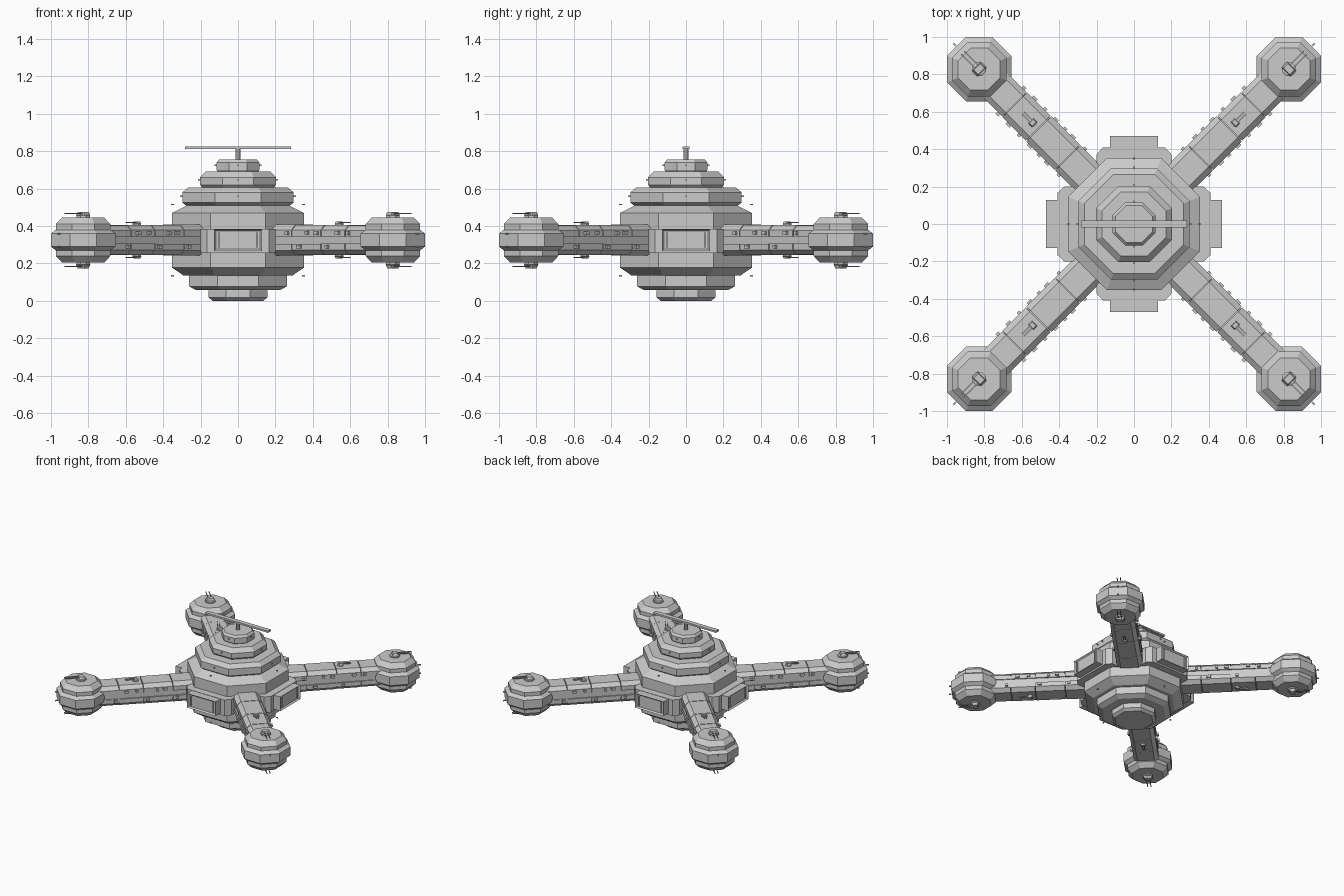
import bpy, bmesh
from math import pi, cos, sin
from mathutils import Matrix, Vector

if "Cube" in bpy.data.objects:
    bpy.data.objects.remove(bpy.data.objects["Cube"])

T, R = Matrix.Translation, Matrix.Rotation
MID = 0.325  # height of the arm axis


def finish(name, bm, mat=None):
    if mat is not None:
        bm.transform(mat)
    bmesh.ops.recalc_face_normals(bm, faces=bm.faces)
    me = bpy.data.meshes.new(name)
    bm.to_mesh(me)
    bm.free()
    ob = bpy.data.objects.new(name, me)
    bpy.context.collection.objects.link(ob)
    return ob


def octo(name, profile, mat=None, sides=8):
    """Stack of rings; profile holds (apothem, z)."""
    bm = bmesh.new()
    rings = []
    for r, z in profile:
        c = r / cos(pi / sides)
        rings.append([bm.verts.new((c * cos((i + .5) * 2 * pi / sides),
                                    c * sin((i + .5) * 2 * pi / sides), z)) for i in range(sides)])
    for a, b in zip(rings, rings[1:]):
        for i in range(sides):
            j = (i + 1) % sides
            bm.faces.new((a[i], a[j], b[j], b[i]))
    bm.faces.new(rings[0][::-1])
    bm.faces.new(rings[-1])
    return finish(name, bm, mat)


def prism(name, outline, lo, hi, mat=None):
    """Outline in local XY extruded along Z."""
    bm = bmesh.new()
    f = bm.faces.new([bm.verts.new((x, y, lo)) for x, y in outline])
    g = bmesh.ops.extrude_face_region(bm, geom=[f])["geom"]
    bmesh.ops.translate(bm, verts=[v for v in g if isinstance(v, bmesh.types.BMVert)],
                        vec=(0, 0, hi - lo))
    return finish(name, bm, mat)


def box(name, size, loc, mat=Matrix(), top=1.0):
    bm = bmesh.new()
    bmesh.ops.create_cube(bm, size=1)
    for v in bm.verts:
        if v.co.z > 0:
            v.co.x *= top
            v.co.y *= top
        v.co = Vector((v.co.x * size[0], v.co.y * size[1], v.co.z * size[2])) + Vector(loc)
    return finish(name, bm, mat)


def turret(name, mat, s=1.0, reach=0.125):
    """Gun house with two barrels pointing along local +X."""
    octo(name + "_base", [(.036 * s, -.01), (.036 * s, .010 * s), (.028 * s, .014 * s)], mat)
    box(name + "_house", (.045 * s, .065 * s, .02 * s), (0, 0, .02 * s), mat, .75)
    for y in (-.012 * s, .012 * s):
        box(name + "_barrel", (reach, .006, .006), (reach / 2, y, .021 * s), mat)


# Central hull tiers
octo("bottom_disc", [(.135, 0), (.157, .018), (.157, .055), (.15, .07)])
octo("lower_tier", [(.225, .058), (.262, .078), (.262, .135), (.25, .15)])
octo("main_hull", [(.29, .135), (.353, .178), (.353, .47), (.27, .512)])
octo("upper_tier", [(.27, .505), (.298, .525), (.298, .58), (.265, .607)])
octo("command_tier", [(.185, .6), (.203, .62), (.203, .66), (.172, .692)])
octo("top_tier", [(.105, .685), (.114, .7), (.114, .74), (.1, .757)])
octo("mast", [(.014, .75), (.014, .815)])
box("antenna_bar", (.565, .036, .014), (0, 0, .818))

for k in range(4):
    side = R(k * pi / 2, 4, 'Z')
    # Hangar bay: chamfered frame, projecting bay and recessed door
    prism("hangar_frame", [(-.2, -.3), (-.2, -.372), (-.165, -.41),
                           (.165, -.41), (.2, -.372), (.2, -.3)], .255, .385, side)
    bm = bmesh.new()
    bmesh.ops.create_cube(bm, size=1, matrix=T((0, -.435, MID)) @ Matrix.Diagonal((.256, .07, .115, 1)))
    bm.faces.ensure_lookup_table()
    front = [f for f in bm.faces if f.calc_center_median().y < -.46]
    bmesh.ops.inset_region(bm, faces=front, thickness=.014)
    bmesh.ops.translate(bm, verts=front[0].verts, vec=(0, .012, 0))
    finish("hangar_bay", bm, side)
    for x in (-.1, .1):
        box("hangar_guide", (.006, .01, .08), (x, -.462, MID), side)

    # Small hull lights on each flat
    for r, z in ((.35, .515), (.35, .135), (.302, .56), (.207, .648), (.117, .725)):
        box("hull_light", (.008, .016, .007), (0, -r, z), side)

    # Arm: bevelled slabs above and below a recessed core, in plated sections
    arm = R(pi / 4 + k * pi / 2, 4, 'Z') @ T((0, 0, MID))
    lay = arm @ Matrix(((0, 0, 1, 0), (1, 0, 0, 0), (0, 1, 0, 0), (0, 0, 0, 1)))
    prism("arm_core", [(-.085, -.05), (.085, -.05), (.085, .05), (-.085, .05)], .25, 1.1, lay)
    for lo, hi, s in ((.25, .5, 1), (.504, .72, .985), (.724, .9, .97), (.904, 1.1, .955)):
        for f in (1, -1):
            pts = [(-.096, .02), (.096, .02), (.096, .055), (.066, .082), (-.066, .082), (-.096, .055)]
            prism("arm_plate", [(x * s, y * s * f) for x, y in pts], lo, hi, lay)

    # Small fittings along the arm sides
    for i, t in enumerate((.47, .56, .62, .69, .77, .85, .93)):
        for sgn in (1, -1):
            z = (.036, -.036, .04)[(i + (sgn > 0)) % 3]
            box("arm_fitting", (.03 if i % 2 else .02, .02, .018), (t, sgn * .097, z), arm)

    # Pod at the arm's end
    pod = T(arm @ Vector((1.171, 0, -MID)) + Vector((0, 0, 0)))
    pod = T((pod.translation.x, pod.translation.y, 0))
    pod = pod @ T((0, 0, MID))
    octo("pod", [(.112, -.121), (.146, -.085), (.146, -.055), (.172, -.035), (.172, .035),
                 (.146, .055), (.146, .085), (.112, .121)], pod)
    for z in (-.035, .035):
        box("pod_light", (.02, .008, .008), (1.171 + .185, 0, z), arm)

    # Turrets above and below
    for flip in (0, pi):
        m = arm @ R(flip, 4, 'X')
        turret("pod_turret", m @ T((1.171, 0, .121)), 1.0, .125)
        turret("arm_turret", m @ T((.765, 0, .08)), .62, .075)
